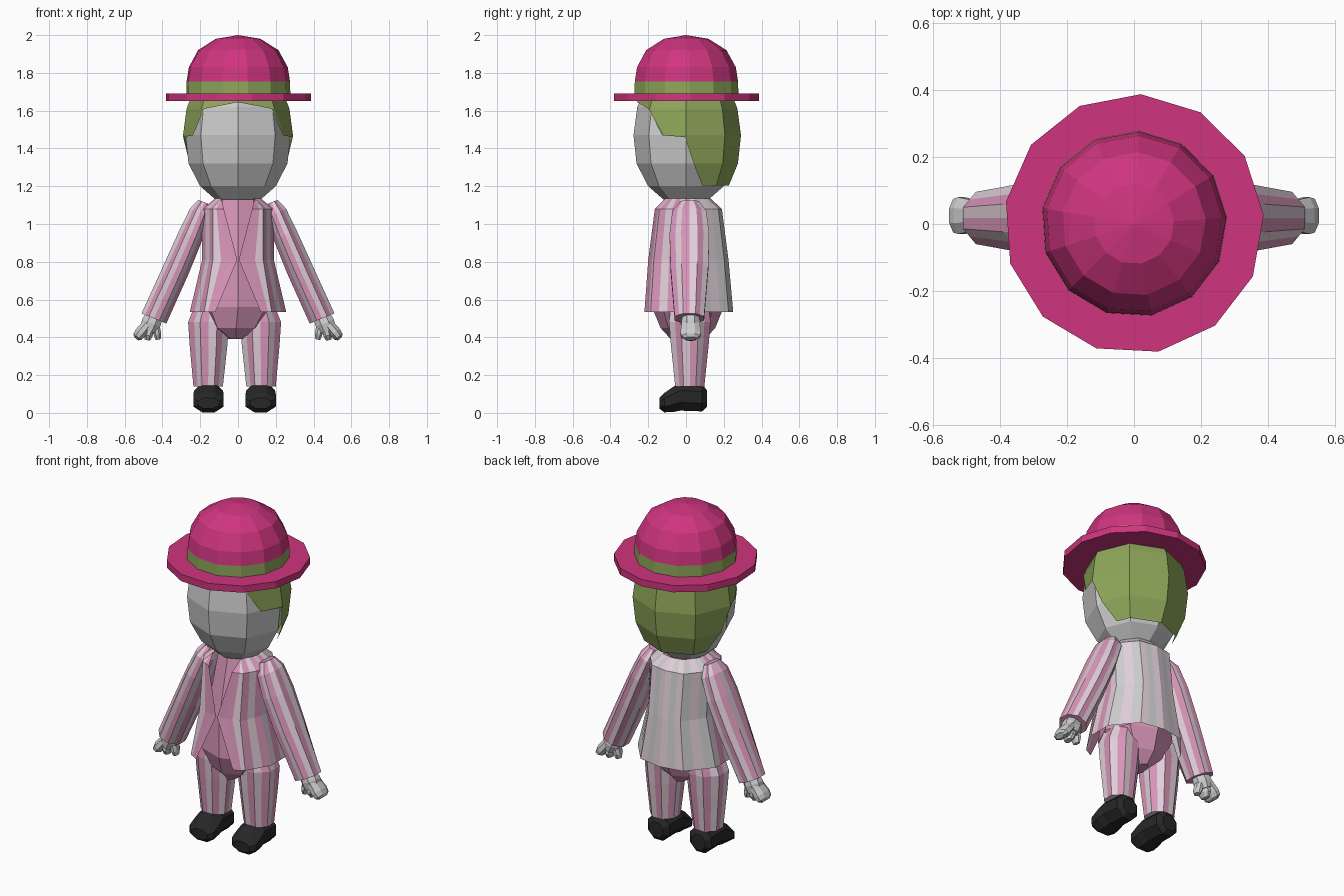
import bpy, bmesh
from math import sin, cos, radians, pi
from mathutils import Vector as V

if "Cube" in bpy.data.objects:
    bpy.data.objects.remove(bpy.data.objects["Cube"])


def mat(name, *rgb):
    m = bpy.data.materials.new(name)
    m.diffuse_color = (*rgb, 1)
    m.use_nodes = True
    m.node_tree.nodes["Principled BSDF"].inputs["Base Color"].default_value = m.diffuse_color
    return m


MAGENTA = mat("hat_magenta", .62, .035, .21)
GREEN = mat("green", .27, .38, .10)
PINK = mat("pink", .68, .30, .48)
WHITE = mat("pale_pink", .75, .62, .69)
PALE = mat("faded_stripe", .70, .68, .68)
DARK = mat("shoe_black", .02, .02, .02)


def loft(name, rings, mats=(), k=1, closed=True, caps=True, mirror=False, shift=0.0):
    """Skin rings of points; each facet splits into k coplanar stripes cycling through mats."""
    bm = bmesh.new()
    rows = []
    for ring in rings:
        n = len(ring)
        pts = []
        for i in range(n if closed else n - 1):
            pts += [ring[i].lerp(ring[(i + 1) % n], j / k) for j in range(k)]
        if not closed:
            pts.append(ring[-1])
        rows.append([bm.verts.new(p) for p in pts])
    n = len(rows[0])
    for lo, hi in zip(rows, rows[1:]):
        for i in range(n if closed else n - 1):
            j = (i + 1) % n
            f = bm.faces.new((lo[i], lo[j], hi[j], hi[i]))
            f.material_index = i % max(1, len(mats))
    if closed and caps:
        bm.faces.new(rows[0][::-1])
        bm.faces.new(rows[-1])
    bmesh.ops.remove_doubles(bm, verts=bm.verts, dist=1e-4)
    bmesh.ops.recalc_face_normals(bm, faces=bm.faces)
    me = bpy.data.meshes.new(name)
    bm.to_mesh(me)
    bm.free()
    for m in mats:
        me.materials.append(m)
    ob = bpy.data.objects.new(name, me)
    bpy.context.collection.objects.link(ob)
    ob.location.x = shift
    if mirror:
        ob.modifiers.new("mirror", 'MIRROR')
    return ob


def oval(c, u, v, n=8, start=0.0, fit=False):
    """n-gon around c with half-axes u and v; fit makes the flats touch the extents."""
    s = 1 / cos(pi / n) if fit else 1
    c, u, v = V(c), V(u), V(v)
    return [c + s * (u * cos(start + 2 * pi * i / n) + v * sin(start + 2 * pi * i / n))
            for i in range(n)]


def flat(r, z, n=8, start=0.0, ry=None, x=0, y=0, fit=False):
    return oval((x, y, z), (r, 0, 0), (0, ry or r, 0), n, start, fit)


# Hat: thirteen-sided dome, band and brim
A = radians(87)
for name, prof, m in (
        ("hat_brim", [(.388, 1.65), (.388, 1.69)], MAGENTA),
        ("hat_band", [(.278, 1.68), (.276, 1.755)], GREEN),
        ("hat_dome", [(.276, 1.755), (.264, 1.83), (.215, 1.92), (.12, 1.98), (.0001, 2.0)], MAGENTA)):
    loft(name, [flat(r, z, 13, A) for r, z in prof], [m])

# Head: eight-sided rounded block
HEAD = [(1.13, .12), (1.2, .20), (1.32, .262), (1.47, .278), (1.62, .258), (1.72, .21)]
loft("head", [flat(r, z) for z, r in HEAD])


def head_point(deg, z, gap=.013):
    for (z0, r0), (z1, r1) in zip(HEAD, HEAD[1:]):
        if z0 <= z <= z1:
            r = r0 + (r1 - r0) * (z - z0) / (z1 - z0) + gap
            break
    r *= cos(pi / 8) / cos(radians(deg % 45 - 22.5))
    a = radians(deg)
    return V((r * cos(a), r * sin(a), z))


# Hair: half shell following the head, front edge sweeping back
HAIR = [(1.70, -90, -45, 0), (1.645, -90, -45, 0), (1.61, -48, -45, 0), (1.47, -28, -25, 0),
        (1.46, -1, -.5, 0), (1.32, 9, 9.5, 10), (1.205, 24, 24.5, 25)]
loft("hair", [[head_point(d, z, .013 if z > 1.25 else .025) for d in (*cols, 45, 90)]
              for z, *cols in HAIR], [GREEN], closed=False, mirror=True)

# Plain inner body and hips
BODY = [(.39, .035, .09, .01), (.45, .14, .145, .01), (.56, .21, .19, .01),
        (.80, .16, .185, .01), (1.135, .115, .105, .01)]
loft("inner_body", [flat(w, z, 8, 0, d, -.01 if z < .5 else 0, y) for z, w, d, y in BODY], [PINK])

# Striped jacket: open half shell, front edges crossing at the waist
JACKET = [(1.135, .09, .12, .11, .13), (1.08, .075, .19, .165, .19),
          (.81, .004, .19, .20, .225), (.535, .12, .255, .22, .25)]
STRIPES = [PINK, PINK, WHITE, PINK, WHITE, PINK, WHITE, PINK, WHITE,
           PALE, WHITE, PALE, WHITE, PALE, WHITE]
loft("jacket", [[V((g, -f, z)), V((.7 * w, -.85 * f, z)), V((w, -.25 * f, z)),
                 V((w, .35 * b, z)), V((.55 * w, .9 * b, z)), V((0, b, z))]
                for z, g, w, f, b in JACKET], STRIPES, k=3, closed=False, mirror=True)

# Sleeves: striped tubes slanting outward
U = V((.925, 0, .38))
Y = V((0, 1, 0))
SLEEVE = [(.178, 1.115, .035, .05), (.20, 1.06, .058, .09), (.25, .94, .066, .105),
          (.325, .765, .07, .10), (.445, .50, .071, .078)]
loft("sleeve", [oval((x, .018, z), U * a, Y * b, 8, pi / 8, True) for x, z, a, b in SLEEVE],
     [PINK, WHITE], k=2, mirror=True)


def digit(name, path):
    """Six-sided stub along (x, z, half-width, half-depth) stations."""
    d = V((path[-1][0] - path[0][0], 0, path[-1][1] - path[0][1])).normalized()
    u = V((-d.z, 0, d.x))
    loft(name, [oval((x, .025, z), u * a, Y * b, 8, pi / 8, True) for x, z, a, b in path],
         mirror=True)


# Hands: palm and stubby fingers
digit("palm", [(.44, .52, .045, .04), (.46, .475, .052, .05), (.475, .435, .045, .045)])
digit("outer_finger", [(.47, .48, .028, .045), (.515, .425, .031, .055), (.532, .403, .026, .05),
                       (.54, .393, .015, .03)])
digit("middle_finger", [(.46, .47, .024, .035), (.475, .41, .023, .04), (.48, .385, .014, .025)])
digit("thumb", [(.44, .47, .024, .03), (.426, .415, .02, .03), (.422, .388, .013, .02)])

# Trouser legs
LEG = [(.125, .57, .085, .10), (.138, .48, .108, .11), (.138, .36, .10, .10), (.14, .14, .078, .077)]
loft("trouser_leg", [flat(a, z, 8, pi / 8, b, x, .02, True) for x, z, a, b in LEG],
     [WHITE, PINK], k=2, mirror=True, shift=-.018)

# Shoes: rounded blocks lofted heel to toe
SHOE = [(.11, .03, .12, .045), (.085, .008, .155, .07), (-.03, .012, .163, .076),
        (-.065, .005, .14, .08), (-.115, .003, .105, .08), (-.14, .022, .08, .055)]
loft("shoe", [oval((.138, y, (lo + hi) / 2), (w, 0, 0), (0, 0, (hi - lo) / 2), 8, pi / 8, True)
              for y, lo, hi, w in SHOE], [DARK], mirror=True, shift=-.018)
